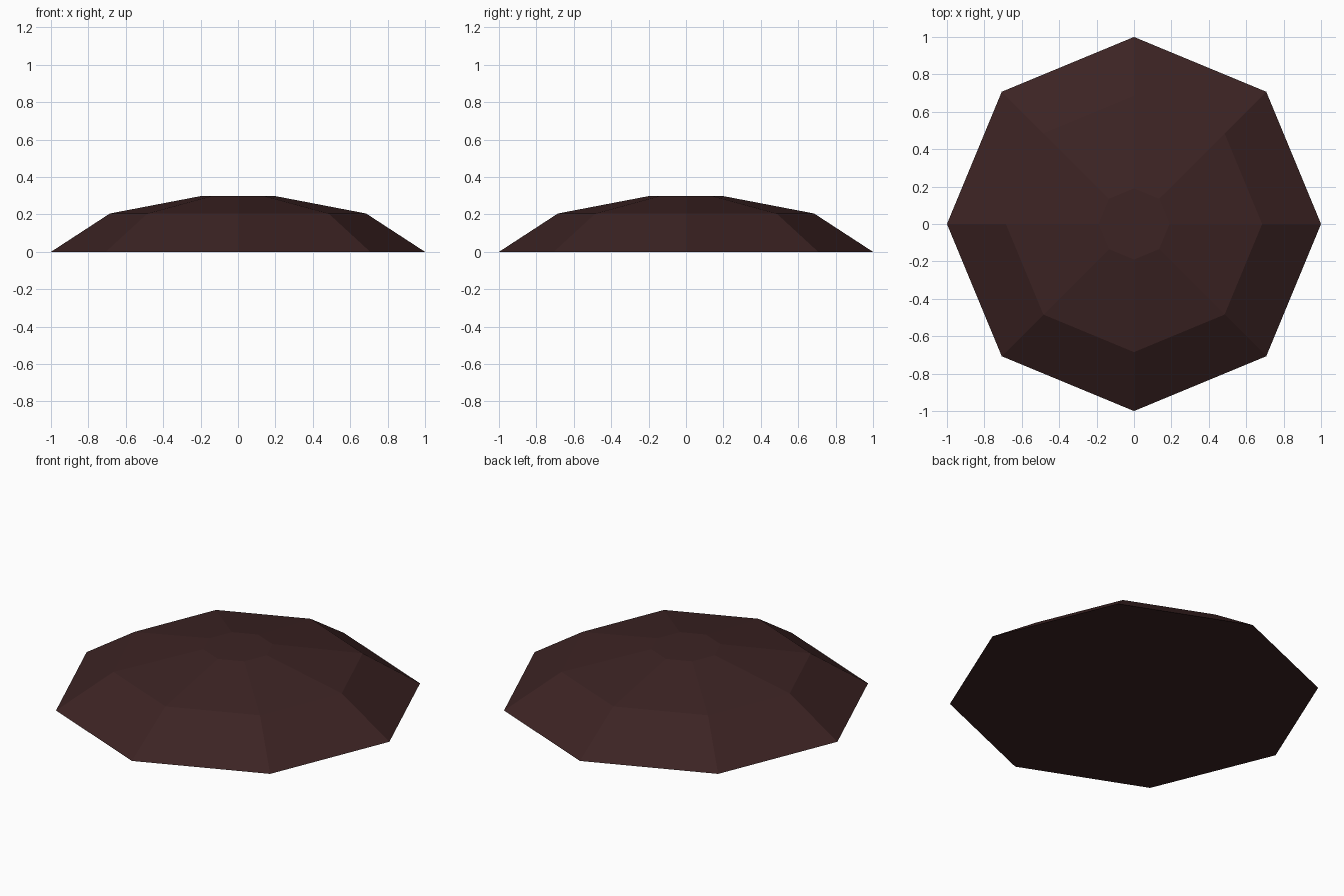
import bpy
import bmesh
from math import cos, sin, pi

cube = bpy.data.objects.get("Cube")
if cube:
    bpy.data.objects.remove(cube, do_unlink=True)

# Single dark reddish brown colour
brown = bpy.data.materials.new("dark_brown")
brown.use_nodes = True
colour = (0.045, 0.017, 0.017, 1)
brown.diffuse_color = colour
shader = brown.node_tree.nodes["Principled BSDF"]
shader.inputs["Base Color"].default_value = colour
shader.inputs["Roughness"].default_value = 0.9

# Radius and height of each ring of the mound, from the ground up
SIDES = 8
profile = [(1.0, 0.0), (0.685, 0.205), (0.19, 0.3)]

bm = bmesh.new()
rings = []
for radius, height in profile:
    angles = [2 * pi * i / SIDES for i in range(SIDES)]
    rings.append([bm.verts.new((radius * cos(a), radius * sin(a), height))
                  for a in angles])

# Sloping bands between the rings
for low, high in zip(rings, rings[1:]):
    for i in range(SIDES):
        j = (i + 1) % SIDES
        bm.faces.new((low[i], low[j], high[j], high[i]))

# Flat top and closed base
bm.faces.new(rings[-1])
bm.faces.new(rings[0][::-1])
bmesh.ops.recalc_face_normals(bm, faces=bm.faces)

mesh = bpy.data.meshes.new("mound")
bm.to_mesh(mesh)
bm.free()
mesh.materials.append(brown)
mound = bpy.data.objects.new("mound", mesh)
bpy.context.collection.objects.link(mound)
